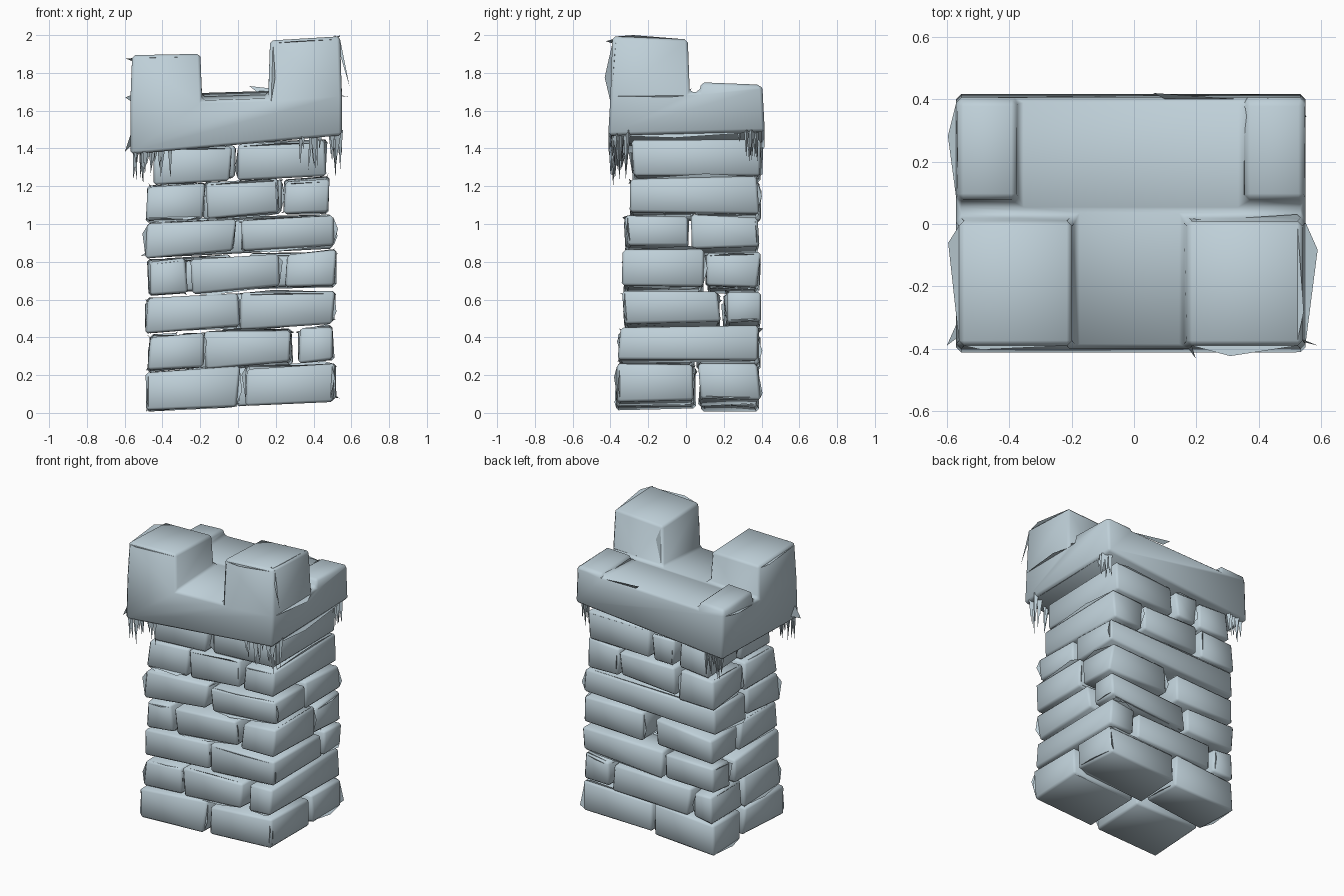
import bpy, bmesh, math, random
from mathutils import Vector

random.seed(4)
cube = bpy.data.objects.get("Cube")
if cube:
    bpy.data.objects.remove(cube, do_unlink=True)

# Single pale stone colour
stone_mat = bpy.data.materials.new("pale blue grey stone")
stone_mat.use_nodes = True
COLOUR = (0.52, 0.63, 0.69, 1)
stone_mat.diffuse_color = COLOUR
stone_mat.node_tree.nodes["Principled BSDF"].inputs["Base Color"].default_value = COLOUR


def finish(bm, name, smooth=True):
    mesh = bpy.data.meshes.new(name)
    bmesh.ops.recalc_face_normals(bm, faces=bm.faces)
    bm.to_mesh(mesh)
    bm.free()
    mesh.materials.append(stone_mat)
    if smooth:
        mesh.shade_smooth()
        mesh.set_sharp_from_angle(angle=math.radians(55))
    obj = bpy.data.objects.new(name, mesh)
    bpy.context.collection.objects.link(obj)
    return obj


def jitter(amount):
    return Vector([random.uniform(-amount, amount) for _ in range(3)])


def box(bm, x, y, z):
    verts = bmesh.ops.create_cube(bm, size=1)["verts"]
    for v in verts:
        v.co = Vector([lo + (c + 0.5) * (hi - lo) for c, (lo, hi) in zip(v.co, (x, y, z))])
    return verts


def add_chips(bm, count, reach):
    # Thin splinters lying along randomly chosen edges
    centre = sum((v.co for v in bm.verts), Vector()) / len(bm.verts)
    edges = [e for e in bm.edges if e.calc_length() > 0.12]
    for e in random.sample(edges, min(count, len(edges))):
        a, b = (v.co.copy() for v in e.verts)
        mid = a.lerp(b, random.uniform(0.1, 0.9))
        tip = mid + (mid - centre).normalized() * reach + jitter(reach * 0.4)
        tip.z = max(tip.z, 0)
        bm.faces.new([bm.verts.new(p) for p in (a, b, tip)])


def stone(name, x, y, z):
    bm = bmesh.new()
    for v in box(bm, x, y, z):
        v.co += jitter(0.013)
        v.co.z = max(0, v.co.z + 0.05 * v.co.x)
    bmesh.ops.bevel(bm, geom=bm.edges[:], offset=0.014, segments=1, affect="EDGES")
    add_chips(bm, 4, 0.02)
    finish(bm, name)


# Courses: bottom, top, front face, depth split, front stones, back stones
# A split equal to BACK means the right-hand stone runs the full depth
BACK = 0.385
courses = [
    (0.04, 0.24, -0.36, 0.06, [(-0.48, 0.0), (0.04, 0.51)], [(-0.48, -0.03), (0.0, 0.51)]),
    (0.25, 0.43, -0.355, BACK, [(-0.47, -0.19), (-0.17, 0.28), (0.32, 0.51)],
     [(-0.47, -0.32), (-0.29, 0.29)]),
    (0.45, 0.625, -0.33, 0.19, [(-0.48, 0.0), (0.02, 0.51)], [(-0.48, -0.11), (-0.08, 0.51)]),
    (0.65, 0.83, -0.33, 0.1, [(-0.47, -0.27), (-0.24, 0.22), (0.25, 0.51)],
     [(-0.47, -0.04), (0.07, 0.51)]),
    (0.85, 1.02, -0.32, 0.02, [(-0.48, -0.02), (0.02, 0.5)], [(-0.48, 0.5)]),
    (1.04, 1.22, -0.29, BACK, [(-0.48, -0.18), (-0.16, 0.22), (0.25, 0.48)],
     [(-0.48, -0.22), (-0.18, 0.23)]),
    (1.24, 1.42, -0.28, BACK, [(-0.44, -0.04), (0.0, 0.47)],
     [(-0.44, -0.22), (-0.18, -0.02)]),
]
for n, (z0, z1, front, split, front_stones, back_stones) in enumerate(courses, 1):
    inner = 0.05 if split == BACK else split
    for i, span in enumerate(front_stones):
        last = i == len(front_stones) - 1
        end = split if last else inner
        stone(f"course_{n}_front_stone_{i + 1}", span, (front, end - (0.015 if end < BACK else 0)), (z0, z1))
    for i, span in enumerate(back_stones):
        stone(f"course_{n}_back_stone_{i + 1}", span, (inner + 0.015, BACK), (z0, z1))

# Crown: slab cut into cells, with raised merlons and low rear corners
bm = bmesh.new()
box(bm, (-0.57, 0.55), (-0.4, 0.405), (1.43, 1.68))
cuts = [((x, 0, 0), (1, 0, 0)) for x in (-0.37, -0.19, 0.16, 0.35)]
cuts += [((0, y, 0), (0, 1, 0)) for y in (0.02, 0.07)]
for point, normal in cuts:
    bmesh.ops.bisect_plane(bm, geom=bm.verts[:] + bm.edges[:] + bm.faces[:],
                           plane_co=point, plane_no=normal)
for v in bm.verts:
    if v.co.z < 1.5:
        v.co.z += 0.09 * v.co.x + 0.025 * v.co.y
        v.co.y *= 1.03
    else:
        v.co.z += 0.03 * v.co.x + 0.05 * v.co.y


def raise_cells(x0, x1, y0, y1, top, tilt, taper):
    cells = [f for f in bm.faces if f.normal.z > 0.8
             and x0 < f.calc_center_median().x < x1 and y0 < f.calc_center_median().y < y1]
    result = bmesh.ops.extrude_face_region(bm, geom=cells)["geom"]
    old = [f for f in cells if f.is_valid]
    if old:
        bmesh.ops.delete(bm, geom=old, context="FACES_ONLY")
    verts = [g for g in result if isinstance(g, bmesh.types.BMVert)]
    centre = sum((v.co for v in verts), Vector()) / len(verts)
    for v in verts:
        v.co.x = centre.x + (v.co.x - centre.x) * taper
        v.co.y = centre.y + (v.co.y - centre.y) * taper
        v.co.z = top + tilt * (v.co.x - centre.x) - 0.04 * (v.co.y - centre.y)


bm.normal_update()
raise_cells(-0.6, -0.19, -0.5, 0.02, 1.89, 0.02, 0.95)
bm.normal_update()
raise_cells(0.16, 0.6, -0.5, 0.02, 1.975, 0.06, 0.95)
bm.normal_update()
raise_cells(-0.6, -0.37, 0.07, 0.5, 1.735, 0.05, 0.93)
bm.normal_update()
raise_cells(0.35, 0.6, 0.07, 0.5, 1.74, 0.05, 0.93)
bmesh.ops.recalc_face_normals(bm, faces=bm.faces)
bmesh.ops.dissolve_limit(bm, angle_limit=0.02, verts=bm.verts[:], edges=bm.edges[:])
sharp = [e for e in bm.edges if len(e.link_faces) == 2 and e.calc_face_angle() > 0.7]
bmesh.ops.bevel(bm, geom=sharp, offset=0.016, segments=1, affect="EDGES")
add_chips(bm, 14, 0.03)
for v in bm.verts:
    v.co.z = min(v.co.z, 2.0)
finish(bm, "crown")

# Loose flakes on the outer crown corners
bm = bmesh.new()
flakes = [
    ((0.54, -0.37, 1.98), (0.51, -0.37, 2.0), (0.59, -0.39, 1.73)),
    ((-0.56, -0.36, 1.5), (-0.56, -0.3, 1.42), (-0.6, -0.39, 1.38)),
    ((0.34, 0.4, 1.7), (0.06, 0.42, 1.73), (0.1, 0.4, 1.7)),
]
for flake in flakes:
    bm.faces.new([bm.verts.new(p) for p in flake])
finish(bm, "crown_flakes", False)


# Hanging splinter fringes under the crown corners
def fringe(name, x, y, drop, count):
    bm = bmesh.new()
    for _ in range(count):
        px, py = random.uniform(*x), random.uniform(*y)
        top = 1.45 + 0.09 * px
        tip = Vector((px, py, top - random.uniform(0.4, 1) * drop)) + jitter(0.015)
        ring = [bm.verts.new((px + 0.016 * math.cos(a), py + 0.016 * math.sin(a), top))
                for a in (0, 2.1, 4.2)]
        point = bm.verts.new(tip)
        for i in range(3):
            bm.faces.new((ring[i], ring[(i + 1) % 3], point))
    finish(bm, name, False)


fringe("front_right_fringe", (-0.55, -0.36), (-0.4, -0.34), 0.2, 12)
fringe("front_left_fringe", (0.3, 0.53), (-0.4, -0.34), 0.2, 12)
fringe("left_side_front_fringe", (0.49, 0.54), (-0.4, -0.28), 0.25, 7)
fringe("left_side_back_fringe", (0.49, 0.54), (0.22, 0.39), 0.18, 7)
fringe("right_side_front_fringe", (-0.56, -0.5), (-0.39, -0.28), 0.18, 6)
fringe("right_back_fringe", (-0.55, -0.42), (0.36, 0.4), 0.18, 7)
